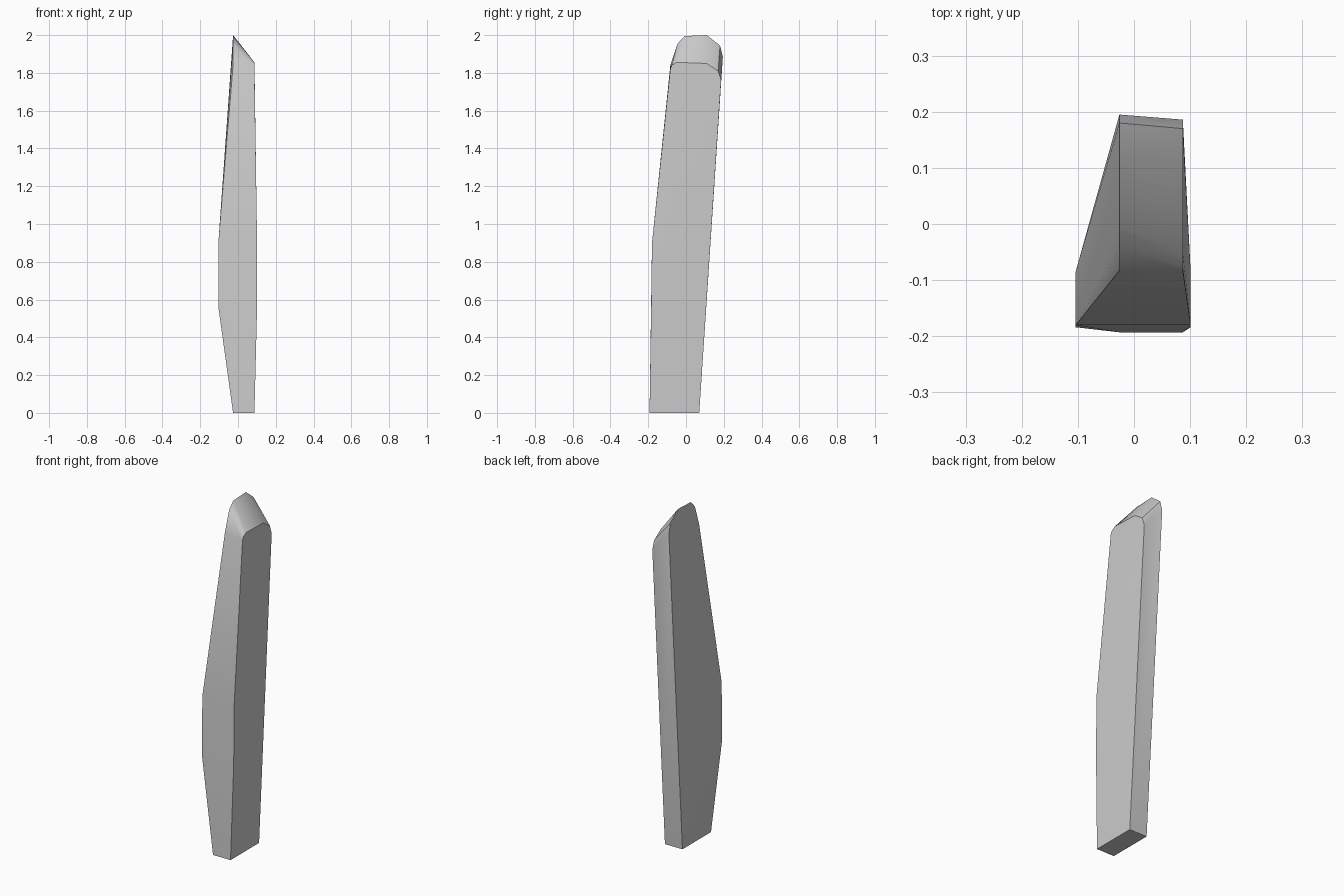
import bpy, bmesh, math

cube = bpy.data.objects.get("Cube")
if cube:
    bpy.data.objects.remove(cube, do_unlink=True)

# Single plain grey
grey = bpy.data.materials.new("light_grey")
grey.use_nodes = True
colour = (0.6, 0.6, 0.6, 1)
grey.diffuse_color = colour
grey.node_tree.nodes["Principled BSDF"].inputs["Base Color"].default_value = colour


def side(x, x_bulge, rim):
    """Points of one broad side: foot, swollen belly and rounded top rim."""
    foot = [(x, -0.193, 0), (x, 0.07, 0)]
    belly = [(x_bulge, y, z) for z, y in
             ((0.56, -0.184), (0.56, -0.085), (0.9, -0.18), (0.9, -0.085))]
    return foot + belly + [(x, y, z) for y, z in rim]


# Rounded rims, taller on the -x side so the tip slopes
high_rim = [(-0.083, 1.84), (-0.045, 1.955), (-0.007, 1.995),
            (0.11, 2.0), (0.18, 1.945), (0.195, 1.885)]
low_rim = [(-0.083, 1.82), (-0.075, 1.84), (-0.05, 1.856),
           (0.11, 1.85), (0.17, 1.81), (0.186, 1.76)]

# Convex blade wrapped around both sides
bm = bmesh.new()
for p in side(-0.026, -0.104, high_rim) + side(0.087, 0.101, low_rim):
    bm.verts.new(p)
hull = bmesh.ops.convex_hull(bm, input=bm.verts)
loose = [v for v in bm.verts if not v.link_faces]
bmesh.ops.delete(bm, geom=loose, context='VERTS')
bmesh.ops.dissolve_limit(bm, angle_limit=math.radians(0.5),
                         verts=bm.verts, edges=bm.edges)
bmesh.ops.recalc_face_normals(bm, faces=bm.faces)
mesh = bpy.data.meshes.new("blade")
bm.to_mesh(mesh)
bm.free()
mesh.materials.append(grey)
blade = bpy.data.objects.new("blade", mesh)
bpy.context.collection.objects.link(blade)

# Soft facets, crisp main edges
bpy.ops.object.select_all(action='DESELECT')
blade.select_set(True)
bpy.context.view_layer.objects.active = blade
bpy.ops.object.shade_smooth_by_angle(angle=math.radians(30))
